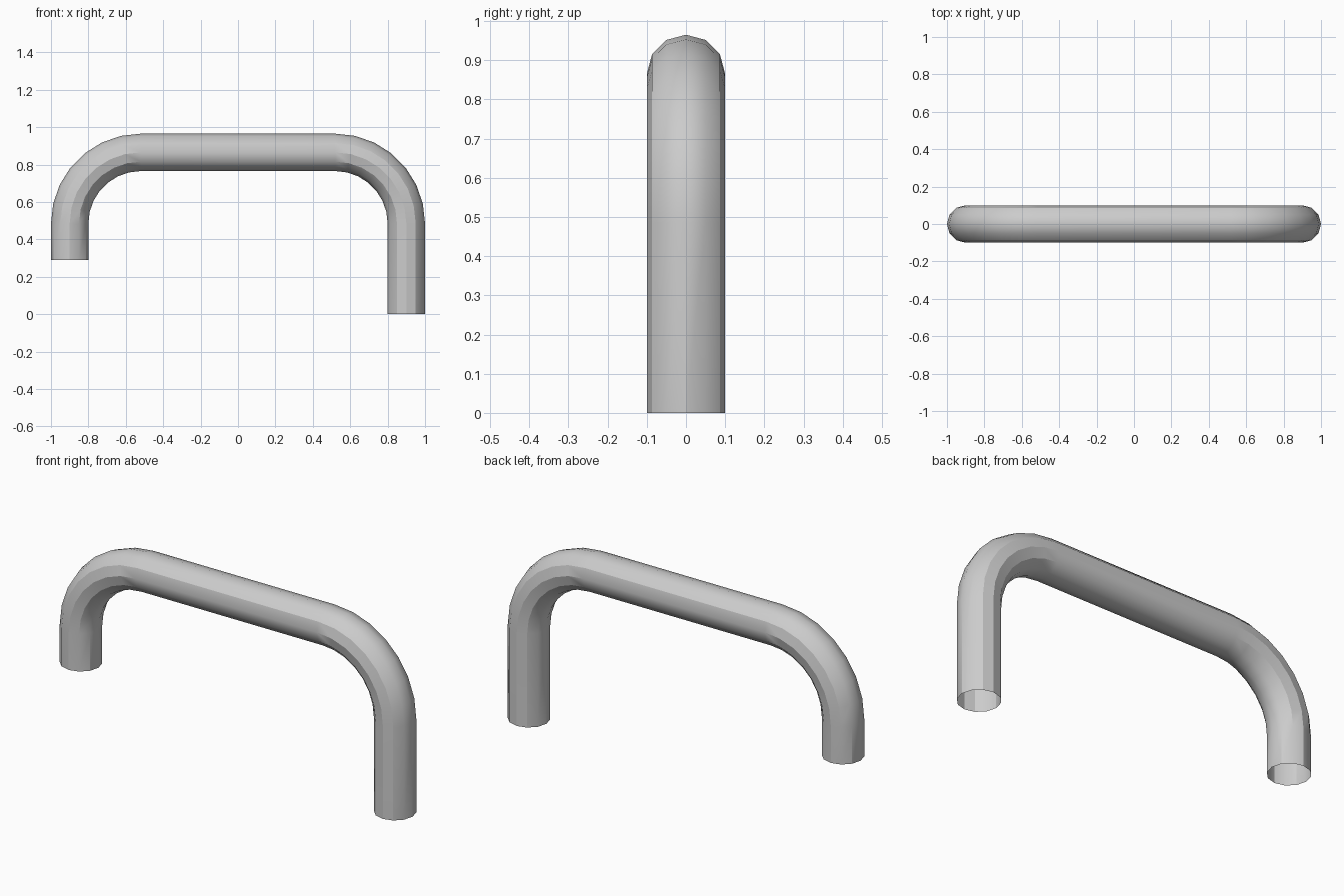
import bpy, bmesh
from math import sin, cos, pi, radians

if "Cube" in bpy.data.objects:
    bpy.data.objects.remove(bpy.data.objects["Cube"])

R, SIDES = 0.1, 12            # tube radius and number of sides
BEND, STEPS = 0.38, 7         # bend radius and segments per bend
CX, CZ = 0.52, 0.485          # bend centre
LEFT_END, RIGHT_END = 0.29, 0.0


def bend(side):
    """Centre-line stations (x, z, angle) of one corner, from leg to crossbar."""
    angles = [i * pi / 2 / STEPS for i in range(STEPS + 1)]
    if side < 0:
        angles = [pi - a for a in angles]
    return [(side * CX + BEND * cos(a), CZ + BEND * sin(a), a) for a in angles]


# Path: right leg, right bend, crossbar, left bend, left leg
path = [(CX + BEND, RIGHT_END, 0)] + bend(1) + bend(-1)[::-1] + [(-CX - BEND, LEFT_END, pi)]

# Sweep the 12-sided ring along the path, ends left open
bm = bmesh.new()
rings = []
for x, z, a in path:
    ring = []
    for k in range(SIDES):
        t = 2 * pi * k / SIDES
        out = R * cos(t)
        ring.append(bm.verts.new((x + out * cos(a), R * sin(t), z + out * sin(a))))
    rings.append(ring)
faces = []
for r0, r1 in zip(rings, rings[1:]):
    for k in range(SIDES):
        n = (k + 1) % SIDES
        faces.append(bm.faces.new((r0[k], r0[n], r1[n], r1[k])))

# Make the normals point away from the centre line
bm.normal_update()
if faces[0].normal.x < 0:
    bmesh.ops.reverse_faces(bm, faces=faces)

mesh = bpy.data.meshes.new("bent_pipe")
bm.to_mesh(mesh)
bm.free()
pipe = bpy.data.objects.new("bent_pipe", mesh)
bpy.context.collection.objects.link(pipe)
bpy.context.view_layer.objects.active = pipe
pipe.select_set(True)
bpy.ops.object.shade_smooth_by_angle(angle=radians(30))
